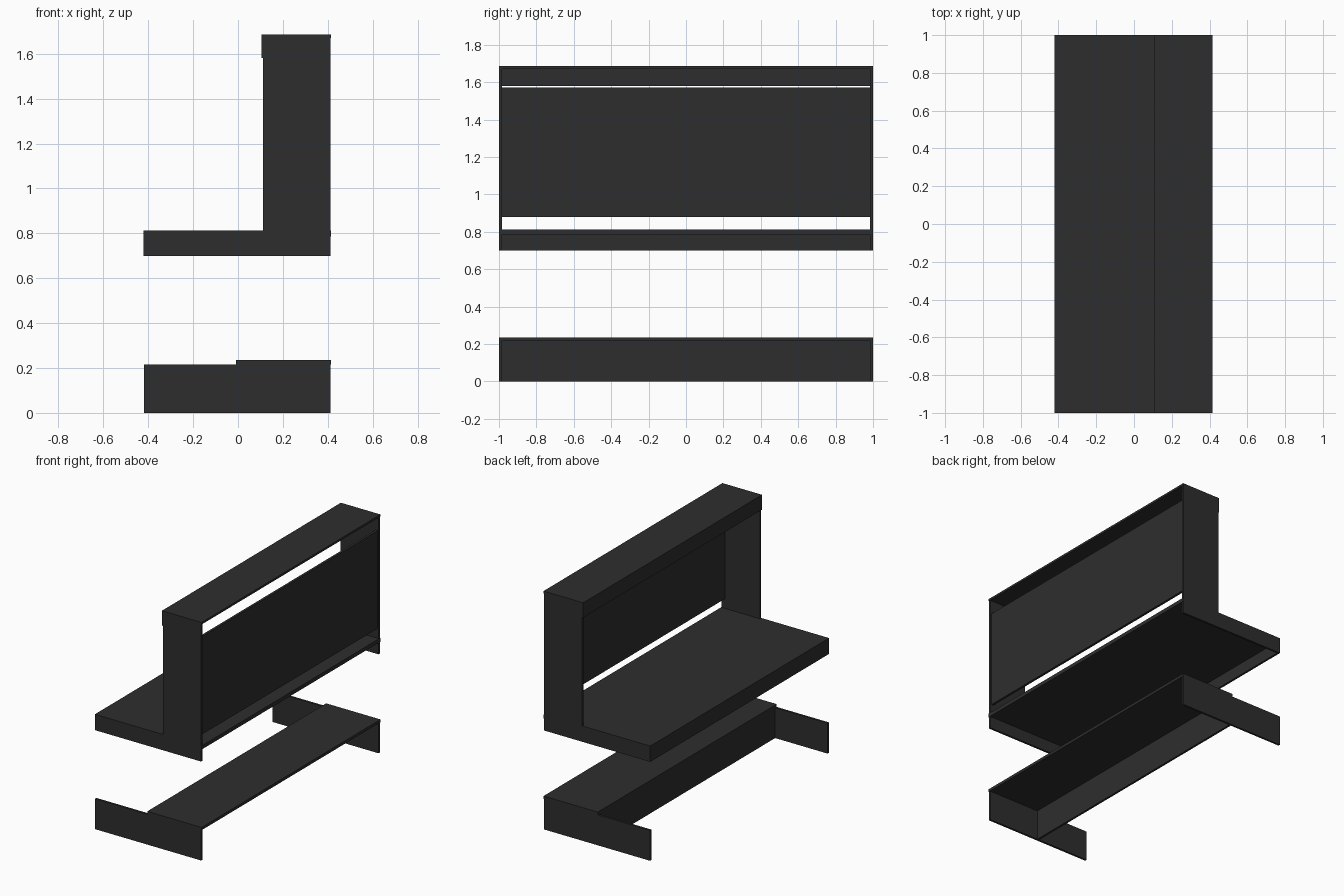
import bpy

if "Cube" in bpy.data.objects:
    bpy.data.objects.remove(bpy.data.objects["Cube"])

mat = bpy.data.materials.new("dark_panel")
mat.diffuse_color = (0.027, 0.027, 0.027, 1)
mat.use_nodes = True
mat.node_tree.nodes["Principled BSDF"].inputs["Base Color"].default_value = mat.diffuse_color


def board(name, x, y, z):
    """Flat board spanning the given (min, max) ranges."""
    bpy.ops.mesh.primitive_cube_add(size=1)
    ob = bpy.context.object
    ob.name = name
    ob.data.name = name
    for v in ob.data.vertices:
        v.co = [r[0] + (c + 0.5) * (r[1] - r[0]) for r, c in zip((x, y, z), v.co)]
    ob.data.materials.append(mat)
    return ob


W = 1.0          # half length
T = 0.015        # board thickness
FULL = (-W, W)
INNER = (-W + T, W - T)

# Base: shelf top and its front board
board("base_shelf", (-0.01, 0.415), FULL, (0.215, 0.235))
board("base_front", (-0.008, 0.007), INNER, (0.0, 0.215))

# Desk: top board and front apron, open underneath and behind
board("desk_top", (-0.42, 0.415), FULL, (0.785, 0.812))
board("desk_apron", (-0.42, -0.405), INNER, (0.70, 0.785))

# Hutch: top board, front lip and back panel
board("hutch_top", (0.105, 0.415), FULL, (1.67, 1.685))
board("hutch_lip", (0.105, 0.118), FULL, (1.58, 1.67))
board("hutch_back", (0.385, 0.402), INNER, (0.88, 1.572))

# End panels on both sides
for side, y in (("left", (-W, -W + T)), ("right", (W - T, W))):
    board("base_end_" + side, (-0.418, 0.411), y, (0.0, 0.215))
    board("desk_end_" + side, (-0.42, 0.411), y, (0.70, 0.785))
    board("hutch_end_" + side, (0.112, 0.411), y, (0.812, 1.67))
